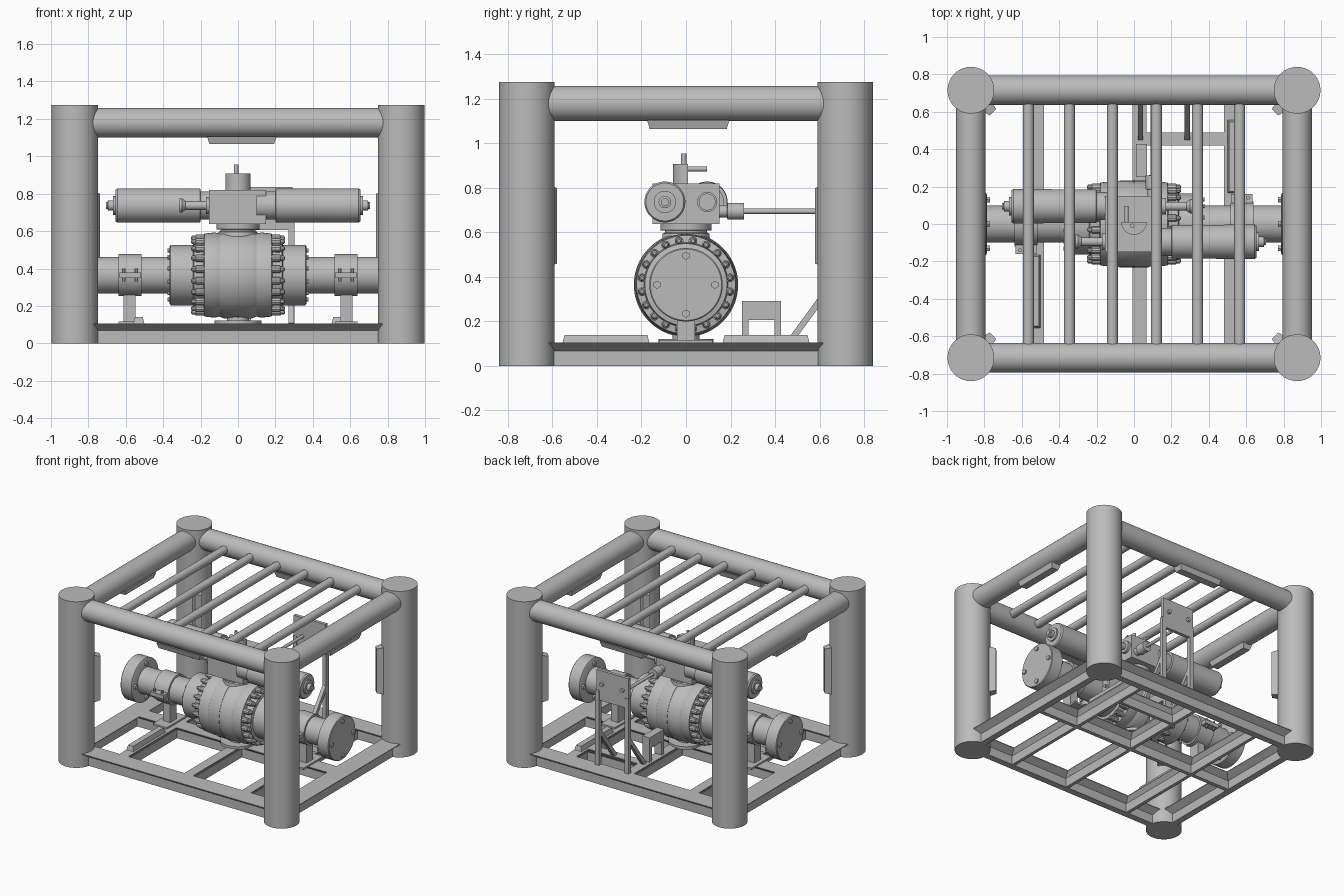
import bpy, math
from mathutils import Vector

if bpy.data.objects.get("Cube"):
    bpy.data.objects.remove(bpy.data.objects["Cube"], do_unlink=True)

grey = bpy.data.materials.new("plain_grey")
grey.use_nodes = True
grey.diffuse_color = (0.5, 0.5, 0.5, 1)
grey.node_tree.nodes["Principled BSDF"].inputs["Base Color"].default_value = (0.5, 0.5, 0.5, 1)
parts = []


def mesh_object(name, verts, faces):
    mesh = bpy.data.meshes.new(name)
    mesh.from_pydata(verts, [], faces)
    mesh.materials.append(grey)
    obj = bpy.data.objects.new(name, mesh)
    bpy.context.collection.objects.link(obj)
    parts.append(obj)
    return obj


def lathe(name, start, direction, profile, sides=32):
    """Revolve (distance, radius) pairs about a line and cap both ends."""
    q = Vector(direction).to_track_quat('Z', 'Y')
    verts, faces = [], []
    for d, r in profile:
        for i in range(sides):
            a = math.tau * (i + 0.5) / sides
            verts.append(Vector(start) + q @ Vector((r * math.cos(a), r * math.sin(a), d)))
    for k in range(len(profile) - 1):
        for i in range(sides):
            j = (i + 1) % sides
            faces.append((k * sides + i, k * sides + j, (k + 1) * sides + j, (k + 1) * sides + i))
    faces.append(tuple(reversed(range(sides))))
    faces.append(tuple(range(len(verts) - sides, len(verts))))
    return mesh_object(name, verts, faces)


def rod(name, a, b, r, sides=32):
    d = Vector(b) - Vector(a)
    return lathe(name, a, d, [(0, r), (d.length, r)], sides)


def box(name, center, size, taper=1.0, turn=0.0):
    """Box whose top may be narrowed by taper; a negative height points it down."""
    w, l, h = (s / 2 for s in size)
    verts = []
    for z, t in ((-h, 0), (h, 1 - taper)):
        inset = t * min(w, l)
        verts += [(x * (w - inset), y * (l - inset), z) for x, y in ((-1, -1), (1, -1), (1, 1), (-1, 1))]
    faces = [(3, 2, 1, 0), (4, 5, 6, 7)] + [(i, (i + 1) % 4, (i + 1) % 4 + 4, i + 4) for i in range(4)]
    if h < 0:
        faces = [f[::-1] for f in faces]
    obj = mesh_object(name, verts, faces)
    obj.location = center
    obj.rotation_euler.z = turn
    return obj


def tee_beam(name, a, b, flange, web):
    """Tee section with a sloping underside, between two ground points."""
    half = [(flange / 2, 0.105), (flange / 2, 0.1), (web / 2, 0.068), (web / 2, 0)]
    section = half + [(-u, z) for u, z in reversed(half)]
    a, b = Vector((*a, 0)), Vector((*b, 0))
    side = (b - a).normalized().cross(Vector((0, 0, 1)))
    n = len(section)
    verts = [p + side * u + Vector((0, 0, z)) for p in (a, b) for u, z in section]
    faces = [(i, i + n, (i + 1) % n + n, (i + 1) % n) for i in range(n)]
    faces += [tuple(range(n)), tuple(reversed(range(n, 2 * n)))]
    return mesh_object(name, verts, faces)


PX, PY, AXIS = 0.872, 0.715, 0.365
BEAM_Z = 1.18

# Corner posts with an anode facing the centre
for sx in (-1, 1):
    for sy in (-1, 1):
        rod("corner_post", (sx * PX, sy * PY, 0), (sx * PX, sy * PY, 1.275), 0.125, 48)
        anode = box("post_anode", (sx * (PX - 0.1), sy * (PY - 0.1), 0.63), (0.07, 0.36, 0.05), 0.7)
        aim = Vector((-sx, -sy, 0)).to_track_quat('Z', 'Y')
        anode.rotation_euler = aim.to_euler()

# Top beams, their anodes and the base perimeter
for s in (-1, 1):
    rod("top_long_beam", (-PX, s * PY, BEAM_Z), (PX, s * PY, BEAM_Z), 0.079, 40)
    rod("top_side_beam", (s * PX, -PY, BEAM_Z), (s * PX, PY, BEAM_Z), 0.079, 40)
    box("long_beam_anode", (0.02, s * PY, 1.085), (0.37, 0.08, -0.04), 0.7)
    box("side_beam_anode", (s * PX, 0.01, 1.085), (0.08, 0.37, -0.04), 0.7)
    tee_beam("base_long_beam", (-PX, s * PY), (PX, s * PY), 0.15, 0.05)
    tee_beam("base_side_beam", (s * PX, -PY), (s * PX, PY), 0.15, 0.05)
    box("base_anode", (s * 0.53, s * 0.36, 0.122), (0.06, 0.39, 0.036), 0.7)

# Roof bars
for x in (-0.565, -0.345, -0.115, 0.12, 0.34, 0.565):
    rod("roof_bar", (x, -PY, BEAM_Z), (x, PY, BEAM_Z), 0.03, 20)

# Base cross members
for x in (-0.52, 0.03, 0.52):
    tee_beam("base_cross_member", (x, -PY), (x, PY), 0.075, 0.025)
tee_beam("base_centre_member", (-PX, 0), (PX, 0), 0.12, 0.03)
tee_beam("base_stand_member", (0.03, 0.455), (0.52, 0.455), 0.07, 0.025)

# Valve body and bolted closures
half = [(0.365, 0.155), (0.36, 0.162), (0.24, 0.162), (0.235, 0.185), (0.185, 0.19),
        (0.18, 0.222), (0.125, 0.228), (0.1, 0.222), (0.075, 0.232)]
lathe("valve_body", (0, 0, AXIS), (1, 0, 0),
      [(-d, r) for d, r in half] + [(d, r) for d, r in reversed(half)], 64)
rod("body_seam", (-0.003, 0, AXIS), (0.003, 0, AXIS), 0.2345, 64)
for s in (-1, 1):
    for i in range(20):
        a = math.tau * (i + 0.5) / 20
        y, z = 0.2 * math.cos(a), AXIS + 0.2 * math.sin(a)
        lathe("closure_bolt", (s * 0.17, y, z), (s, 0, 0),
              [(0, 0.02), (0.055, 0.02), (0.057, 0.015), (0.075, 0.013), (0.08, 0.007)], 10)
    for i in range(12):
        a = math.tau * (i + 0.5) / 12
        y, z = 0.135 * math.cos(a), AXIS + 0.135 * math.sin(a)
        rod("hub_bolt", (s * 0.355, y, z), (s * 0.377, y, z), 0.012, 8)

    # Pipe, clamp, support and end flange
    rod("pipe", (s * 0.35, 0, AXIS), (s * 0.82, 0, AXIS), 0.098, 40)
    rod("pipe_clamp", (s * 0.515, 0, AXIS), (s * 0.638, 0, AXIS), 0.113, 40)
    box("clamp_ears", (s * 0.577, 0, AXIS), (0.115, 0.32, 0.03))
    for y in (-0.14, 0.14):
        for x in (0.545, 0.61):
            rod("clamp_bolt", (s * x, y, AXIS - 0.035), (s * x, y, AXIS + 0.035), 0.01, 8)
    box("pipe_support", (s * 0.58, 0, 0.185), (0.062, 0.08, 0.17))
    box("support_foot", (s * 0.58, 0, 0.11), (0.12, 0.24, 0.015))
    lathe("end_flange", (s * 0.785, 0, AXIS), (s, 0, 0),
          [(0, 0.155), (0.006, 0.165), (0.095, 0.165), (0.1, 0.16)], 48)
    for i in range(4):
        a = math.tau * i / 4
        y, z = 0.13 * math.cos(a), AXIS + 0.13 * math.sin(a)
        rod("flange_bolt", (s * 0.77, y, z), (s * 0.895, y, z), 0.018, 6)

# Valve pedestal and neck
rod("pedestal_plate", (0, 0, 0.1), (0, 0, 0.122), 0.125)
rod("pedestal", (0, 0, 0.12), (0, 0, 0.15), 0.06)
lathe("valve_neck", (0, 0, 0.55), (0, 0, 1),
      [(0, 0.11), (0.045, 0.105), (0.05, 0.095), (0.058, 0.095), (0.06, 0.115), (0.088, 0.115), (0.09, 0.09), (0.1, 0.09)], 40)

# Actuator gearbox with opposed cylinders and spring rods
box("gearbox", (-0.003, 0, 0.73), (0.305, 0.3, 0.182))
for s in (-1, 1):
    y = -s * 0.095
    lathe("actuator_cylinder", (s * 0.1, y, 0.737), (s, 0, 0),
          [(0, 0.075), (0.1, 0.075), (0.102, 0.09), (0.545, 0.092), (0.555, 0.085), (0.556, 0.05),
           (0.568, 0.05), (0.569, 0.028), (0.595, 0.028), (0.597, 0.018), (0.605, 0.018)], 40)
    lathe("spring_rod", (s * 0.14, -y, 0.737), (s, 0, 0),
          [(0, 0.045), (0.03, 0.045), (0.032, 0.024), (0.14, 0.024), (0.16, 0.038), (0.172, 0.038)], 24)

# Position indicator: half drum, pin and lever
arc = [(0.068 * math.cos(a), 0.01 + 0.068 * math.sin(a))
       for a in (math.pi + math.pi * i / 16 for i in range(17))]
n = len(arc)
mesh_object("indicator_drum", [(x, y, z) for z in (0.82, 0.907) for x, y in arc],
            [tuple(reversed(range(n))), tuple(range(n, 2 * n))]
            + [(i, (i + 1) % n, (i + 1) % n + n, i + n) for i in range(n)])
rod("indicator_pin", (-0.01, -0.01, 0.9), (-0.01, -0.01, 0.955), 0.012, 12)
rod("indicator_lever", (-0.04, 0, 0.885), (-0.04, 0.095, 0.885), 0.011, 12)

# Override drive shaft
lathe("override_drive", (0.1, 0.13, 0.695), (0, 1, 0),
      [(0, 0.028), (0.055, 0.028), (0.056, 0.038), (0.13, 0.038), (0.131, 0.012), (0.52, 0.012)], 20)

# Control panel on a braced stand
box("control_panel", (0.157, 0.655, 0.735), (0.27, 0.025, 0.2))
for x in (0.035, 0.285):
    box("panel_leg", (x, 0.655, 0.39), (0.032, 0.032, 0.58))
    rod("leg_brace", (x, 0.46, 0.1), (x, 0.65, 0.36), 0.02, 4)
box("panel_crossbar", (0.16, 0.655, 0.62), (0.25, 0.025, 0.03))
for x in (0.07, 0.245):
    rod("panel_knob", (x, 0.66, 0.735), (x, 0.685, 0.735), 0.015, 12)

# Small bracket on the base
box("bracket_top", (0.04, 0.34, 0.25), (0.06, 0.175, 0.085))
for y in (0.267, 0.413):
    box("bracket_leg", (0.04, y, 0.16), (0.06, 0.029, 0.115))

# Smooth the round parts, keep hard edges
bpy.ops.object.select_all(action='DESELECT')
for obj in parts:
    obj.select_set(True)
bpy.context.view_layer.objects.active = parts[0]
bpy.ops.object.shade_smooth_by_angle(angle=math.radians(32))
